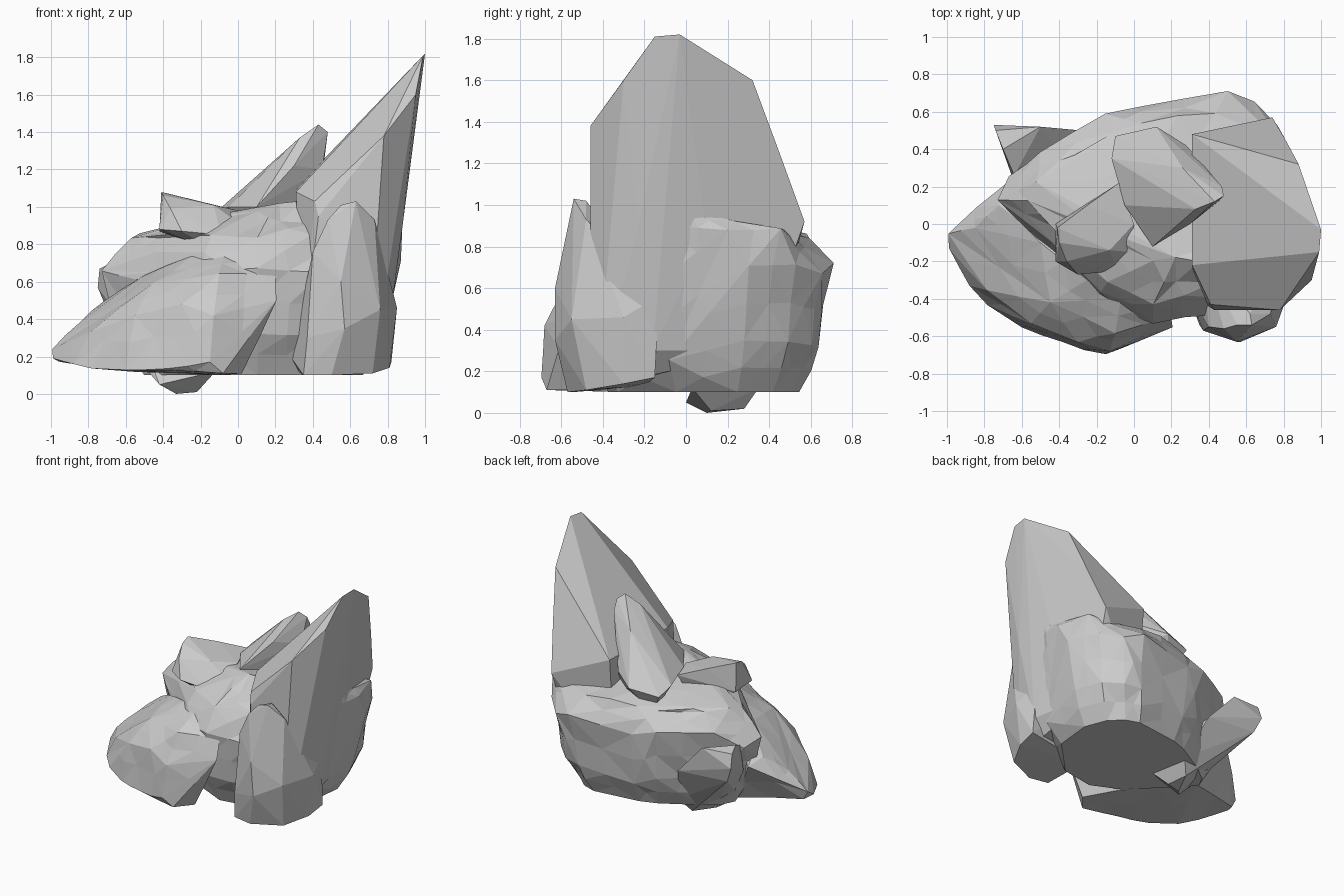
import bpy, bmesh, random
from mathutils import Vector

random.seed(4)


def hull(name, pts, rough=0.0):
    """Faceted stone: convex hull of a few corner points, optionally roughened."""
    bm = bmesh.new()
    for p in pts:
        bm.verts.new(p)
    bmesh.ops.convex_hull(bm, input=bm.verts[:])
    bmesh.ops.delete(bm, geom=[v for v in bm.verts if not v.link_faces], context='VERTS')
    if rough:
        # split the facets and nudge the new points for a chipped surface
        low = min(v.co.z for v in bm.verts) + 0.01
        long_edges = [e for e in bm.edges if e.calc_length() > 0.2]
        bmesh.ops.subdivide_edges(bm, edges=long_edges, cuts=1)
        bmesh.ops.triangulate(bm, faces=bm.faces[:])
        bm.normal_update()
        for v in bm.verts:
            if v.co.z > low:
                v.co += v.normal * random.uniform(-rough, rough * 0.8)
    else:
        bmesh.ops.dissolve_limit(bm, angle_limit=0.03, verts=bm.verts[:], edges=bm.edges[:])
    bmesh.ops.recalc_face_normals(bm, faces=bm.faces[:])
    me = bpy.data.meshes.new(name)
    bm.to_mesh(me)
    bm.free()
    ob = bpy.data.objects.new(name, me)
    bpy.context.collection.objects.link(ob)
    return ob


def rings(outline, centre, levels):
    """Copies of a plan outline scaled about a centre: (height, scale, height jitter)."""
    c = Vector(centre)
    return [(*(c + (Vector(p) - c) * s), z + random.uniform(-j, j))
            for z, s, j in levels for p in outline]


# main boulder
plan = [(-.72, .13), (-.66, .25), (-.5, .38), (-.15, .58), (.02, .64), (.22, .65), (.5, .7),
        (.64, .65), (.77, .53), (.86, .3), (.82, -.1), (.45, -.48), (.1, -.54),
        (-.2, -.4), (-.55, -.05)]
body = rings(plan, (.12, .1), [(.1, .74, 0), (.3, .91, .06), (.66, 1.0, .07), (.85, .83, .02)])
body += [(.1, -.2, .99), (.22, -.18, 1.03), (.35, -.2, 1.03), (.43, -.32, .92), (.2, .25, .94),
         (.88, .2, .88), (.86, .02, .98), (.8, .45, .88), (.84, -.08, .9)]
hull("main_boulder", body, 0.015)

# low wedge-shaped boulder at front left
hull("front_boulder", [
    (-1, -.05, .24), (-.99, -.13, .19), (-.96, -.05, .17), (-.88, -.33, .16),
    (-.78, -.43, .14), (-.6, -.55, .13), (-.38, -.64, .13), (-.15, -.7, .17),
    (-.08, -.67, .11), (.02, -.55, .11), (-.1, -.3, .1), (-.5, .1, .12),
    (-.68, .22, .45), (-.72, .1, .49), (-.85, -.02, .38), (-.62, .02, .57),
    (-.5, -.1, .64), (-.25, -.3, .73), (-.07, -.4, .75), (.1, -.45, .69),
    (-.78, -.35, .33), (-.55, -.53, .42), (-.3, -.63, .48), (-.13, -.68, .42),
    (.04, -.6, .38), (.2, -.55, .5), (.2, -.5, .65), (-.1, -.58, .64),
    (-.45, -.42, .6)], 0.01)

# tall leaning slab
hull("tall_crystal", [
    (.99, -.15, 1.81), (1, -.03, 1.82), (.88, .32, 1.6), (.81, .45, 1.25),
    (.74, .57, .92), (.95, -.3, 1.6), (.78, -.46, 1.38), (.88, -.23, .9),
    (.74, -.46, .8), (.43, -.46, .95), (.41, -.43, 1.03), (.31, -.22, 1.08),
    (.31, .48, 1.1), (.68, .55, .85), (.32, .4, .3), (.34, -.4, .2),
    (.72, -.43, .12), (.8, -.16, .3), (.84, .1, .85), (.7, .35, .3)])

# stout upright crystal at front right
hull("front_crystal", [
    (.55, -.54, 1.01), (.63, -.54, 1.03), (.62, -.48, 1.02), (.73, -.48, .93),
    (.48, -.56, .93), (.4, -.55, .76), (.55, -.63, .6), (.37, -.57, .3),
    (.57, -.63, .35), (.76, -.55, .45), (.85, -.3, .46), (.8, -.13, .56),
    (.82, -.15, .17), (.81, -.3, .14), (.72, -.48, .11), (.5, -.57, .1),
    (.35, -.54, .1), (.28, -.35, .2), (.31, -.2, .13), (.36, -.13, .56)])

# leaning crystal in the middle
hull("middle_crystal", [
    (.43, .12, 1.44), (.48, .15, 1.4), (.47, .2, 1.33), (.33, .08, 1.37),
    (.26, .3, 1.27), (-.1, .47, .92), (-.12, .35, .97), (-.05, .1, 1.0),
    (.12, .52, .95), (.28, .42, 1.0), (.1, -.12, 1.0), (.3, 0, 1.22),
    (.45, .12, 1.2), (.4, .2, .75), (.15, 0, .75), (0, .4, .75)])

# small crystal on top
hull("small_crystal", [
    (-.41, -.02, 1.08), (-.4, -.1, 1.06), (-.42, -.2, .88), (-.3, -.27, .87),
    (-.36, -.2, .99), (-.13, -.14, 1.01), (0, 0, .98), (-.02, -.15, .93),
    (-.09, -.25, .85), (-.25, .1, 1.04), (-.08, .22, .99), (-.42, 0, .87),
    (-.12, -.15, .76), (-.15, .1, .75)])

# crystal jutting out beneath the back left
hull("lower_crystal", [
    (-.74, .5, .67), (-.75, .53, .57), (-.7, .4, .69), (-.64, .26, .62),
    (-.64, .22, .42), (-.7, .5, .45), (-.5, .52, .66), (-.28, .5, .42),
    (-.48, .06, .12), (-.42, .0, .05), (-.33, .1, 0), (-.22, .12, .01),
    (-.25, .28, .02), (-.12, .03, .12), (-.18, .35, .12)])
